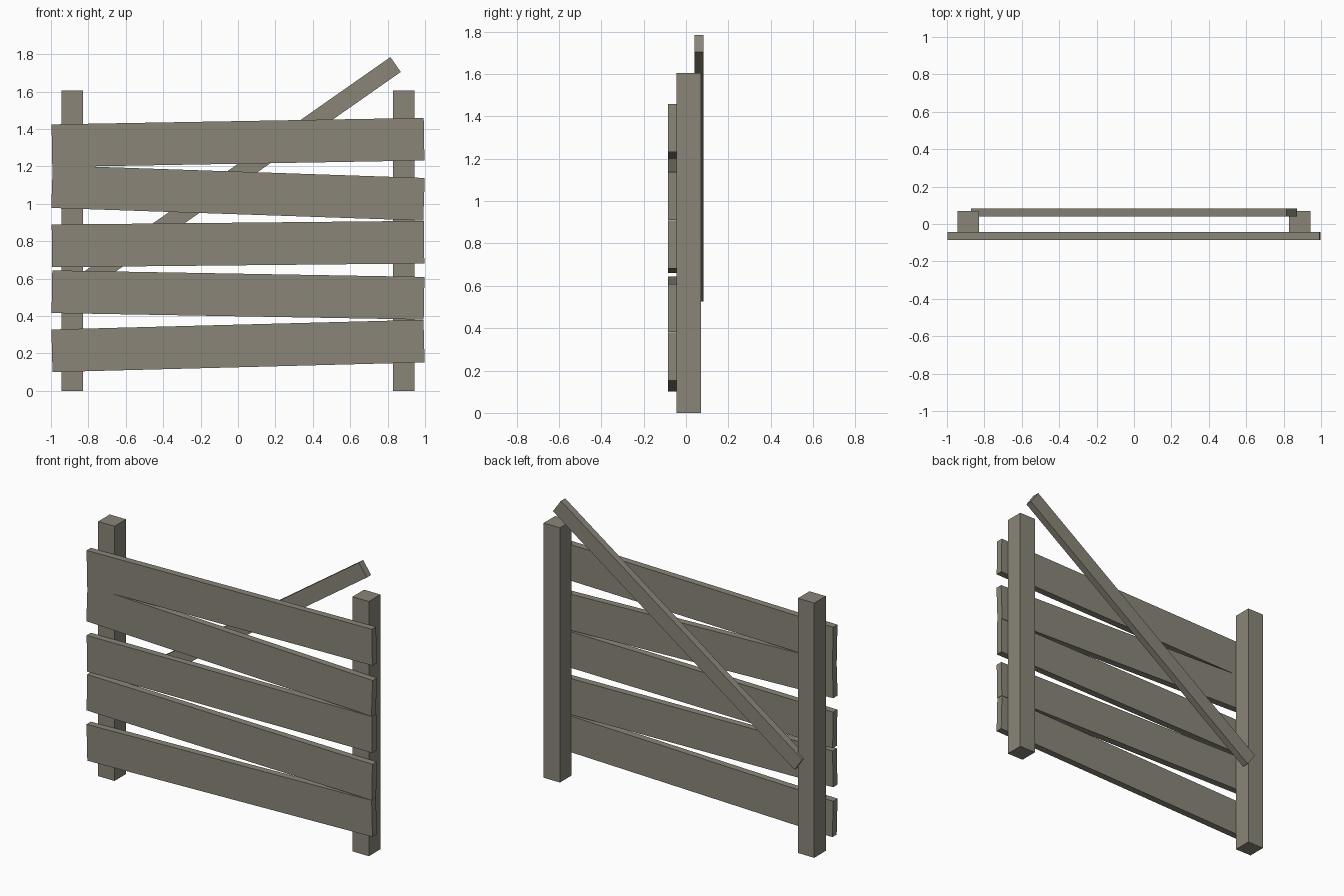
import bpy
import math

cube = bpy.data.objects.get("Cube")
if cube:
    bpy.data.objects.remove(cube, do_unlink=True)

# Weathered wood, shared by every part
wood = bpy.data.materials.new("weathered_wood")
wood.use_nodes = True
colour = (0.254, 0.235, 0.19, 1.0)
wood.diffuse_color = colour
bsdf = wood.node_tree.nodes["Principled BSDF"]
bsdf.inputs["Base Color"].default_value = colour
bsdf.inputs["Roughness"].default_value = 0.9


def board(name, centre, size, slope=0.0):
    """Box of the given size, tilted in the front plane; slope is rise over run."""
    bpy.ops.mesh.primitive_cube_add(size=1, location=centre)
    ob = bpy.context.object
    ob.name = name
    ob.scale = size
    ob.rotation_euler = (0, -math.atan(slope), 0)
    bpy.ops.object.transform_apply(location=False, rotation=False, scale=True)
    ob.data.materials.append(wood)
    return ob


# Upright posts
for side, x in (("left", 0.887), ("right", -0.887)):
    board(f"{side}_post", (x, 0.013, 0.803), (0.114, 0.115, 1.606))

# Crooked horizontal planks, bottom to top: centre height and slope
planks = [(0.240, 0.026), (0.5125, -0.0175), (0.785, 0.010),
          (1.058, -0.034), (1.328, 0.0175)]
for i, (z, slope) in enumerate(planks, 1):
    board(f"plank_{i}", (0, -0.0635, z), (1.99, 0.043, 0.228), slope)

# Diagonal brace across the back
board("diagonal_brace", (0, 0.0615, 1.155), (2.057, 0.043, 0.097), 0.70)
